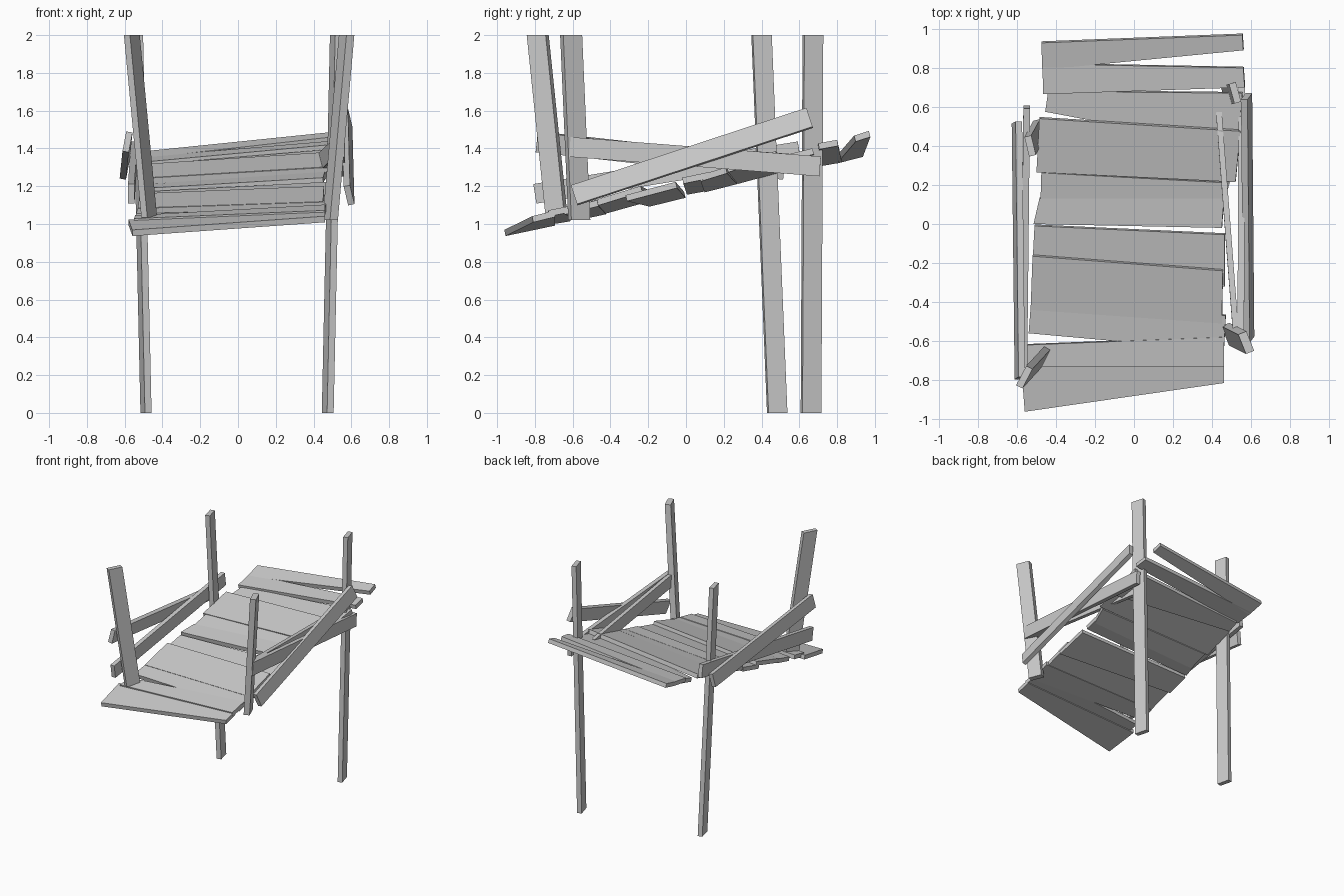
import bpy, bmesh
from mathutils import Vector

if "Cube" in bpy.data.objects:
    bpy.data.objects.remove(bpy.data.objects["Cube"])


def loft(name, a, b):
    """Closed box between two matching quads."""
    bm = bmesh.new()
    va = [bm.verts.new(p) for p in a]
    vb = [bm.verts.new(p) for p in b]
    bm.faces.new(va)
    bm.faces.new(vb[::-1])
    for i in range(4):
        j = (i + 1) % 4
        bm.faces.new((va[i], vb[i], vb[j], va[j]))
    bmesh.ops.recalc_face_normals(bm, faces=bm.faces)
    me = bpy.data.meshes.new(name)
    bm.to_mesh(me)
    bm.free()
    ob = bpy.data.objects.new(name, me)
    bpy.context.collection.objects.link(ob)
    return ob


def post(name, bottom, top, along, thick=0.036):
    """Leaning post; along = half of the wide side as an xy vector."""
    u = Vector((along[0], along[1], 0))
    v = Vector((-u.y, u.x, 0)).normalized() * thick / 2
    quad = lambda c: [Vector(c) + d for d in (u + v, u - v, -u - v, -u + v)]
    loft(name, quad(bottom), quad(top))


def rail(name, front, back, height=0.105, thick=0.034, lean=0.0):
    """Board on edge; lean shifts its upper edge sideways."""
    f, b = Vector(front), Vector(back)
    d = (b - f).normalized()
    up = Vector((1, 0, 0)).cross(d).normalized() * height / 2
    up.x += lean
    side = d.cross(up).normalized() * thick / 2
    quad = lambda c: [c + k for k in (up + side, up - side, -up - side, -up + side)]
    loft(name, quad(f), quad(b))


def deck_z(x, y):
    return 1.211 + 0.231 * y + x * (0.065 + 0.03 * y)


def plank(name, xl, xr, yl, yr, lift_back=0.0, lift_front=0.0, thick=0.033):
    """yl, yr = (front, back) y at the left and right ends."""
    top = []
    for x, y, k in ((xl[0], yl[0], lift_front), (xr[0], yr[0], lift_front),
                    (xr[1], yr[1], lift_back), (xl[1], yl[1], lift_back)):
        top.append(Vector((x, y, deck_z(x, y) + k)))
    n = (top[1] - top[0]).cross(top[3] - top[0]).normalized() * thick
    loft(name, top, [p - n for p in top])


# Posts: two tall at the back, two short at the front
post("back_right_post", (0.475, 0.662, 0), (0.518, 0.672, 2), (0.014, -0.05))
post("back_left_post", (-0.487, 0.483, 0), (-0.532, 0.40, 2), (0.012, -0.05))
post("front_left_post", (-0.47, -0.685, 1.035), (-0.562, -0.785, 2), (0.026, 0.05))
post("front_right_post", (0.488, -0.565, 1.02), (0.575, -0.608, 2), (0.02, -0.05), 0.045)

# Deck planks, front to back: x at left and right (front, back), y at left and right
planks = [
    ((-0.56, -0.58), (0.46, 0.46), (-0.962, -0.70), (-0.815, -0.70), 0, 0),
    ((-0.55, -0.545), (0.46, 0.46), (-0.73, -0.62), (-0.73, -0.58), 0.004, 0.01),
    ((-0.54, -0.53), (0.46, 0.47), (-0.56, -0.43), (-0.65, -0.47), 0, 0),
    ((-0.53, -0.52), (0.45, 0.455), (-0.44, -0.165), (-0.51, -0.24), 0.02, 0.003),
    ((-0.52, -0.51), (0.465, 0.465), (-0.20, -0.01), (-0.32, -0.055), -0.005, -0.01),
    ((-0.515, -0.485), (0.45, 0.46), (0.0, 0.13), (-0.02, 0.13), 0.004, 0.01),
    ((-0.48, -0.475), (0.45, 0.49), (0.09, 0.262), (0.07, 0.21), 0.006, 0),
    ((-0.50, -0.485), (0.52, 0.545), (0.265, 0.54), (0.215, 0.475), 0.022, 0.008),
    ((-0.455, -0.44), (0.53, 0.555), (0.575, 0.68), (0.39, 0.67), -0.012, -0.01),
    ((-0.465, -0.47), (0.567, 0.56), (0.665, 0.82), (0.70, 0.80), 0.0, 0.006),
    ((-0.47, -0.475), (0.56, 0.555), (0.79, 0.928), (0.89, 0.968), 0.006, 0),
]
for i, p in enumerate(planks, 1):
    plank(f"deck_plank_{i:02d}", *p)

# Side rails, crossing in pairs
rail("right_rising_rail", (0.588, -0.592, 1.152), (0.577, 0.655, 1.562), lean=-0.012)
rail("right_falling_rail", (0.547, -0.615, 1.408), (0.553, 0.71, 1.305))
rail("right_inner_rail", (0.525, -0.60, 1.405), (0.435, 0.57, 1.32), height=0.10, thick=0.03)
rail("left_falling_rail", (-0.585, -0.79, 1.435), (-0.60, 0.52, 1.29), lean=0.01)
rail("left_rising_rail", (-0.565, -0.80, 1.16), (-0.55, 0.60, 1.385))
